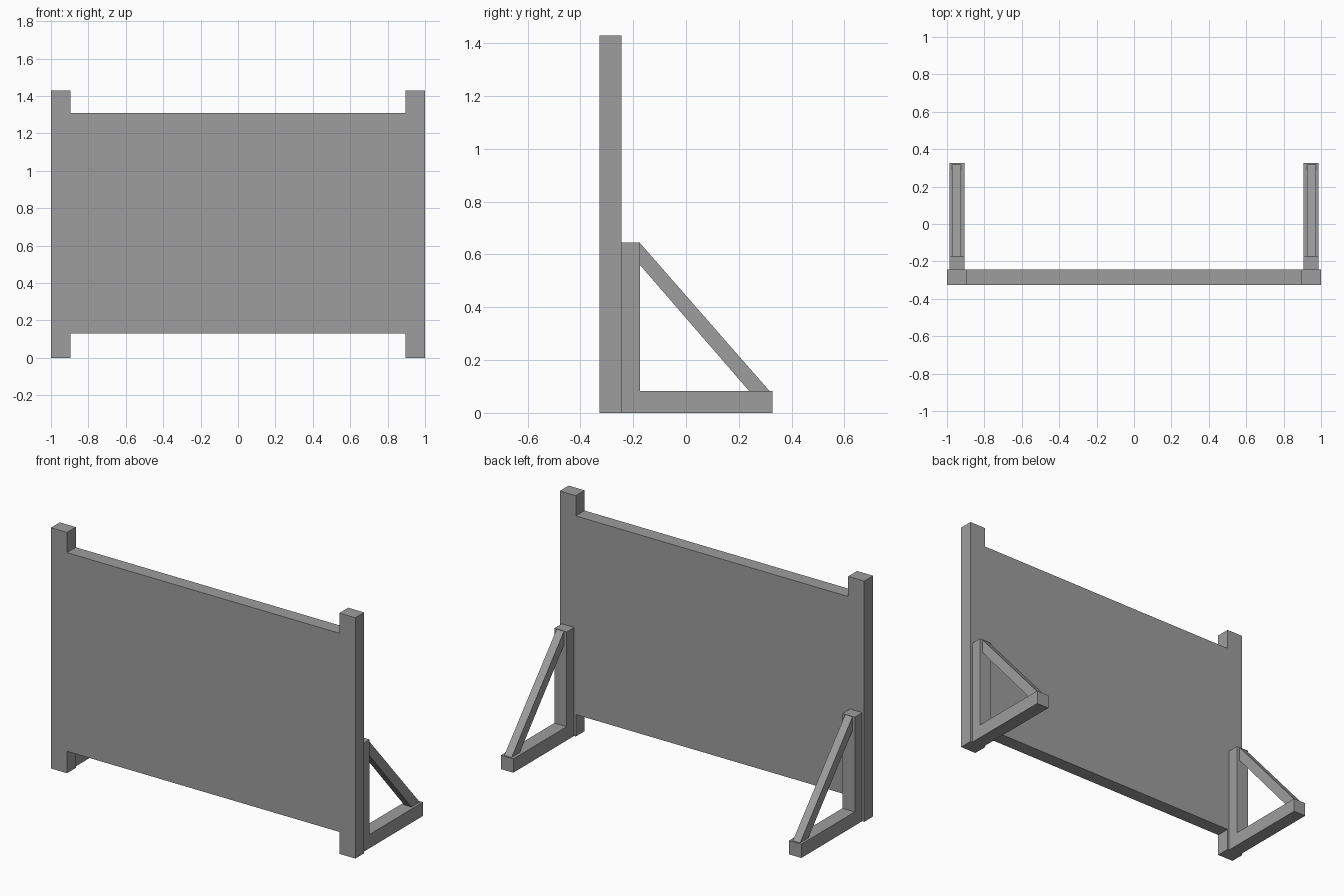
import bpy, bmesh

if "Cube" in bpy.data.objects:
    bpy.data.objects.remove(bpy.data.objects["Cube"])

# Dark grey finish for every part
grey = bpy.data.materials.new("dark_grey")
grey.diffuse_color = (0.34, 0.34, 0.34, 1)
grey.use_nodes = True
grey.node_tree.nodes["Principled BSDF"].inputs["Base Color"].default_value = grey.diffuse_color


def extrude_profile(name, points, axis, start, end):
    """Solid made by sweeping a 2D outline along x (points y,z) or y (points x,z)."""
    place = (lambda p: (start, p[0], p[1])) if axis == 0 else (lambda p: (p[0], start, p[1]))
    bm = bmesh.new()
    face = bm.faces.new([bm.verts.new(place(p)) for p in points])
    new = bmesh.ops.extrude_face_region(bm, geom=[face])["geom"]
    offset = [0, 0, 0]
    offset[axis] = end - start
    bmesh.ops.translate(bm, vec=offset, verts=[v for v in new if isinstance(v, bmesh.types.BMVert)])
    bmesh.ops.recalc_face_normals(bm, faces=bm.faces)
    mesh = bpy.data.meshes.new(name)
    bm.to_mesh(mesh)
    bm.free()
    mesh.materials.append(grey)
    obj = bpy.data.objects.new(name, mesh)
    bpy.context.collection.objects.link(obj)
    return obj


def mirror_x(obj):
    mod = obj.modifiers.new("mirror", 'MIRROR')
    mod.use_mirror_merge = False


BACK = -0.244   # rear face of the board
FOOT = 0.327    # rear end of the feet

# Board with corner posts, flush front and back
half = [(0.895, 0.13), (0.895, 0), (1, 0), (1, 1.43), (0.895, 1.43), (0.895, 1.31)]
extrude_profile("board_with_posts", half + [(-x, z) for x, z in reversed(half)], 1, -0.327, BACK)

# L-shaped support feet behind each post
mirror_x(extrude_profile("support_foot", [
    (BACK, 0), (FOOT, 0), (FOOT, 0.082), (-0.174, 0.082), (-0.174, 0.645), (BACK, 0.645)],
    0, 0.906, 0.987))

# Narrower diagonal braces
mirror_x(extrude_profile("diagonal_brace", [
    (-0.174, 0.56), (0.24, 0.082), (0.317, 0.082), (-0.174, 0.643)],
    0, 0.924, 0.972))
